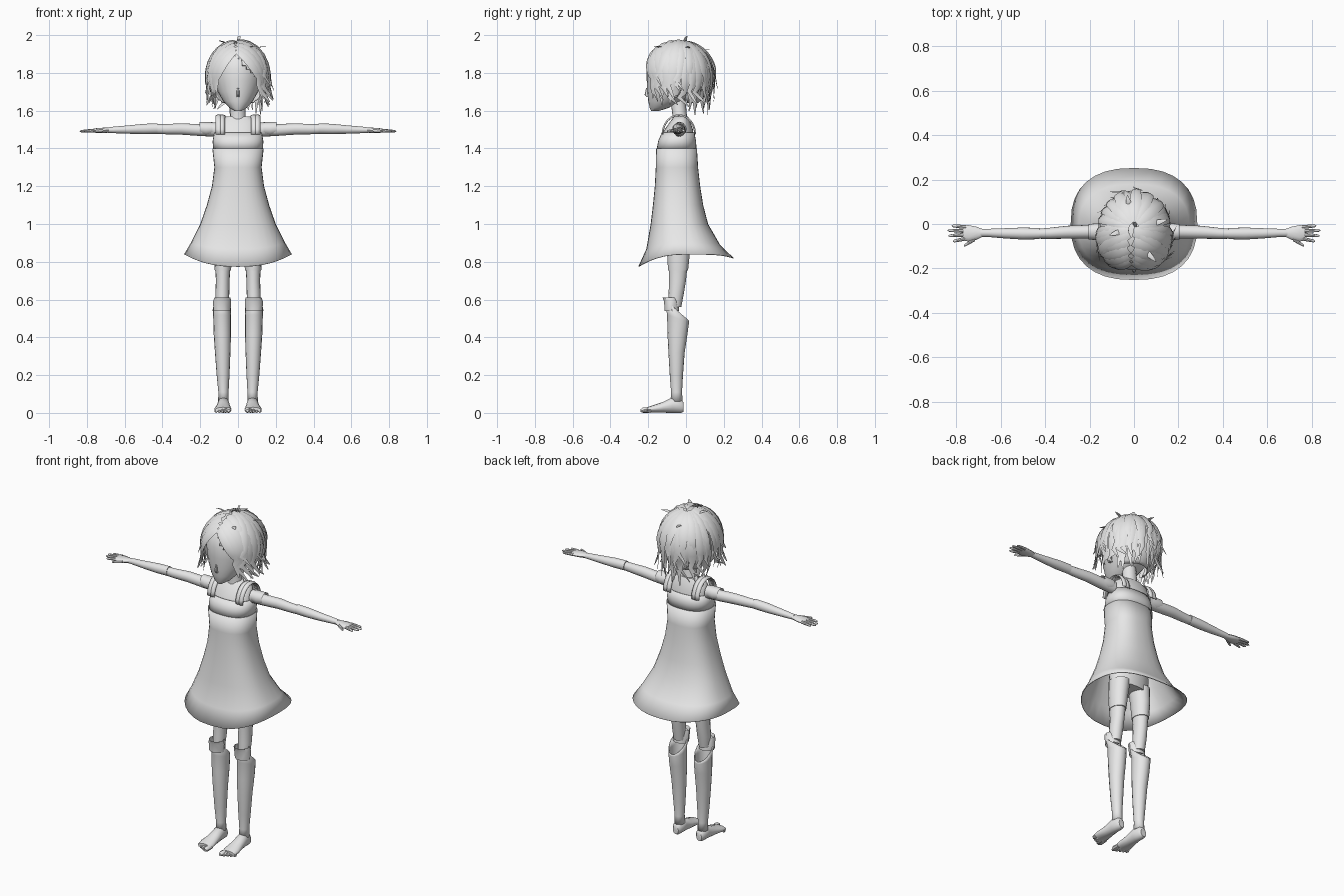
import bpy, bmesh, math, random
from mathutils import Vector
random.seed(4)

grey = bpy.data.materials.new("plain grey")
grey.diffuse_color = (0.8, 0.8, 0.8, 1)


def finish(name, bm, mirror=False, angle=40, thick=0):
    bmesh.ops.recalc_face_normals(bm, faces=bm.faces)
    me = bpy.data.meshes.new(name)
    bm.to_mesh(me)
    bm.free()
    me.materials.append(grey)
    ob = bpy.data.objects.new(name, me)
    bpy.context.collection.objects.link(ob)
    if thick:
        ob.modifiers.new("cloth", 'SOLIDIFY').thickness = thick
    if mirror:
        ob.modifiers.new("mirror", 'MIRROR')
    bpy.ops.object.select_all(action='DESELECT')
    ob.select_set(True)
    bpy.context.view_layer.objects.active = ob
    bpy.ops.object.shade_smooth_by_angle(angle=math.radians(angle))
    return ob


def tube(bm, rings, axis=2, n=16, caps=True, power=1.0, shape=None):
    """Ellipse rings (position on axis, centre a, centre b, radius a, radius b)."""
    rows = []
    for i, (p, ca, cb, ra, rb) in enumerate(rings):
        row = []
        for k in range(n):
            t = 2 * math.pi * k / n
            c, s = math.cos(t), math.sin(t)
            a = ca + ra * math.copysign(abs(c) ** power, c)
            b = cb + rb * math.copysign(abs(s) ** power, s)
            q = p + (shape(i, c, s) if shape else 0)
            co = [(q, a, b), (a, q, b), (a, b, q)][axis]
            row.append(bm.verts.new(co))
        rows.append(row)
    for r0, r1 in zip(rows, rows[1:]):
        for k in range(n):
            bm.faces.new((r0[k], r0[(k + 1) % n], r1[(k + 1) % n], r1[k]))
    if caps:
        bm.faces.new(rows[0])
        bm.faces.new(rows[-1])


def part(name, rings, mirror=False, thick=0, **kw):
    bm = bmesh.new()
    tube(bm, rings, **kw)
    return finish(name, bm, mirror, thick=thick)


def ribbon(bm, pts, width, centre, tip=0.1):
    """Tapered, ridged strip that lies flat around a centre point."""
    rows = []
    for i, p in enumerate(pts):
        t = i / (len(pts) - 1)
        along = pts[min(i + 1, len(pts) - 1)] - pts[max(i - 1, 0)]
        out = (p - centre).normalized()
        side = along.cross(out).normalized()
        w = width * (tip + (1 - tip) * math.sin(math.pi * min(1, 0.25 + 0.75 * t)))
        rows.append([bm.verts.new(v) for v in (p - side * w, p + out * w * 0.35, p + side * w)])
    for a, b in zip(rows, rows[1:]):
        for k in (0, 1):
            bm.faces.new((a[k], a[k + 1], b[k + 1], b[k]))


# Dress: bell skirt with a dipping hem
def hem(i, c, s):
    if i > 1:
        return 0
    drop = -0.065 * max(0, -s) ** 2 - 0.02 * max(0, s) ** 4
    return drop * (1, 0.5)[i]


part("skirt", [(0.84, 0, 0, 0.285, 0.252), (0.90, 0, -0.015, 0.25, 0.195),
               (1.0, 0, -0.035, 0.20, 0.152), (1.1, 0, -0.042, 0.165, 0.133),
               (1.2, 0, -0.045, 0.138, 0.12), (1.3, 0, -0.048, 0.125, 0.112),
               (1.4, 0, -0.05, 0.136, 0.108)],
     caps=False, power=0.82, shape=hem, n=32, thick=0.004)
part("bodice", [(1.395, 0, -0.05, 0.133, 0.106), (1.44, 0, -0.047, 0.134, 0.1),
                (1.485, 0, -0.042, 0.126, 0.086)], caps=False, power=0.85, n=32, thick=0.004)
part("chest", [(1.36, 0, -0.05, 0.115, 0.09), (1.44, 0, -0.046, 0.125, 0.09),
               (1.50, 0, -0.038, 0.12, 0.075), (1.545, 0, -0.03, 0.108, 0.052),
               (1.57, 0, -0.025, 0.07, 0.035)], n=24, power=0.9)
part("neck", [(1.52, 0, -0.03, 0.06, 0.048), (1.57, 0, -0.033, 0.04, 0.038),
              (1.68, 0, -0.045, 0.038, 0.04)])
bm = bmesh.new()
for x in (0.102, 0.085):
    ribbon(bm, [Vector((x, -0.038 + 0.085 * math.cos(a), 1.475 + 0.1 * math.sin(a)))
                for a in [math.pi * k / 12 for k in range(13)]], 0.018, Vector((x, -0.038, 1.47)), 0.9)
finish("shoulder_straps", bm, True, thick=0.004)

# Arms: upper arm with sleeve cuff, forearm, flat hand and fingers
part("upper_arm", [(0.12, -0.035, 1.50, 0.032, 0.038), (0.2, -0.035, 1.497, 0.031, 0.031),
                   (0.3, -0.037, 1.503, 0.029, 0.030), (0.38, -0.042, 1.502, 0.025, 0.027),
                   (0.44, -0.044, 1.503, 0.022, 0.025)], True, axis=0)
part("sleeve_cuff", [(0.135, -0.035, 1.505, 0.036, 0.034), (0.17, -0.035, 1.503, 0.038, 0.037),
                     (0.205, -0.035, 1.507, 0.034, 0.034)], True, axis=0, caps=False)
part("forearm", [(0.425, -0.043, 1.505, 0.025, 0.028), (0.50, -0.043, 1.503, 0.027, 0.027),
                 (0.58, -0.042, 1.50, 0.023, 0.022), (0.66, -0.04, 1.498, 0.018, 0.017),
                 (0.69, -0.04, 1.497, 0.018, 0.014)], True, axis=0)
part("palm", [(0.68, -0.04, 1.497, 0.017, 0.013), (0.71, -0.042, 1.496, 0.03, 0.014),
              (0.745, -0.042, 1.495, 0.037, 0.013), (0.77, -0.04, 1.494, 0.033, 0.009)],
     True, axis=0, n=12)
bm = bmesh.new()
for y0, y1, x0, x1 in [(-0.066, -0.078, 0.76, 0.815), (-0.049, -0.053, 0.765, 0.835),
                       (-0.031, -0.029, 0.765, 0.838), (-0.014, -0.008, 0.755, 0.82),
                       (-0.068, -0.098, 0.715, 0.765)]:
    tube(bm, [(x0 + (x1 - x0) * t, y0 + (y1 - y0) * t, 1.495 - 0.004 * t, r, r)
              for t, r in ((0, 0.009), (0.5, 0.008), (0.9, 0.006), (1, 0.002))], axis=0, n=8)
finish("fingers", bm, True)

# Legs: shorts, thigh, flared knee and tapering shin
part("hips", [(0.90, 0, -0.04, 0.12, 0.065), (0.98, 0, -0.045, 0.125, 0.08),
              (1.1, 0, -0.045, 0.11, 0.075)], n=20)
part("shorts_leg", [(0.755, 0.08, -0.042, 0.043, 0.053), (0.84, 0.078, -0.04, 0.049, 0.06),
                    (0.93, 0.07, -0.04, 0.055, 0.065)], True)
part("thigh", [(0.56, 0.083, -0.06, 0.032, 0.035), (0.63, 0.083, -0.052, 0.037, 0.04),
               (0.70, 0.081, -0.045, 0.036, 0.045), (0.78, 0.08, -0.042, 0.041, 0.05)], True)


def knee_slope(i, c, s):
    return (0, 0, 0, 0, 0, -0.02, -0.055)[i] * s


part("shin", [(0.06, 0.077, -0.05, 0.028, 0.032), (0.11, 0.077, -0.05, 0.027, 0.029),
              (0.2, 0.079, -0.051, 0.034, 0.035), (0.32, 0.081, -0.05, 0.041, 0.043),
              (0.42, 0.083, -0.045, 0.046, 0.053), (0.50, 0.084, -0.042, 0.047, 0.058),
              (0.545, 0.085, -0.05, 0.049, 0.065)], True, caps=False, shape=knee_slope, thick=0.004)
part("knee_guard", [(0.54, 0.085, -0.075, 0.045, 0.04), (0.59, 0.084, -0.078, 0.048, 0.04),
                    (0.612, 0.082, -0.085, 0.042, 0.042)], True, caps=False, n=10)

# Feet with toes
part("foot", [(-0.012, 0.077, 0.03, 0.018, 0.024), (-0.025, 0.077, 0.036, 0.028, 0.036),
              (-0.07, 0.077, 0.042, 0.032, 0.042), (-0.12, 0.078, 0.03, 0.037, 0.029),
              (-0.17, 0.08, 0.022, 0.045, 0.02), (-0.205, 0.08, 0.016, 0.042, 0.014)], True, axis=1)
bm = bmesh.new()
for k, r in enumerate((0.015, 0.011, 0.010, 0.009, 0.008)):
    x, tip = 0.05 + 0.0165 * k, -0.24 + 0.009 * k
    tube(bm, [(-0.185, x, 0.014, r, 0.011), (tip + 0.015, x, r, r, r),
              (tip, x, r * 0.8, r * 0.5, r * 0.5)], axis=1, n=8)
finish("toes", bm, True)

# Head with a pointed chin, nose and ears
part("head", [(1.597, 0, -0.165, 0.016, 0.018), (1.615, 0, -0.142, 0.046, 0.05),
              (1.65, 0, -0.112, 0.078, 0.088), (1.70, 0, -0.08, 0.107, 0.125),
              (1.76, 0, -0.058, 0.128, 0.15), (1.82, 0, -0.05, 0.135, 0.158),
              (1.88, 0, -0.045, 0.122, 0.145), (1.925, 0, -0.04, 0.085, 0.105),
              (1.945, 0, -0.04, 0.03, 0.04)], n=24)
part("nose", [(1.672, 0, -0.2, 0.009, 0.009), (1.685, 0, -0.207, 0.009, 0.012),
              (1.72, 0, -0.205, 0.005, 0.006)], n=8)
part("ear", [(1.67, 0.118, -0.06, 0.008, 0.012), (1.70, 0.135, -0.052, 0.012, 0.024),
             (1.735, 0.142, -0.05, 0.01, 0.025), (1.75, 0.14, -0.05, 0.005, 0.012)], True, n=10)

# Hair cap with an open face
C, R = Vector((0, -0.045, 1.78)), Vector((0.15, 0.175, 0.178))
bm = bmesh.new()
bmesh.ops.create_uvsphere(bm, u_segments=40, v_segments=28, radius=1)
for v in bm.verts:
    v.co = C + v.co * R
bare = []
for f in bm.faces:
    p = f.calc_center_median()
    face_gap = p.y < -0.07 and p.z < 1.905 - 1.1 * abs(p.x + 0.02)
    if face_gap or p.z < (1.70 if p.y < 0 else 1.64):
        bare.append(f)
bmesh.ops.delete(bm, geom=bare, context='FACES')
finish("hair_cap", bm, thick=0.004)


# Hair locks: swept over the cap, then hanging free with curled tips
def lock(bm, start, end, hang, width, lift):
    pts, s, e = [], Vector(start).normalized(), Vector(end).normalized()
    for k in range(8):
        d = s.lerp(e, k / 7).normalized()
        pts.append(C + d * R * (1.02 + lift * (0.4 + k / 12)))
    out = Vector((e.x, e.y, 0)).normalized()
    curl, last = random.uniform(-0.012, 0.03), pts[-1]
    for k in (1, 2, 3):
        pts.append(last + Vector((0, 0, -hang * k / 3)) + out * curl * (k / 3) ** 2
                   + out.cross(Vector((0, 0, 1))) * curl * math.sin(k * 1.6))
    ribbon(bm, pts, width, C)


bm = bmesh.new()
for layer, (low, count) in enumerate([(-0.45, 20), (-0.2, 16), (0.15, 11)]):
    for k in range(count):
        a = math.radians(-35 + 250 * (k + random.uniform(0.2, 0.8)) / count)
        back = max(0, math.sin(a))
        lock(bm, (0.15 * math.cos(a), 0.1 + 0.2 * math.sin(a), 1),
             (math.cos(a), math.sin(a), low + random.uniform(-0.1, 0.1)),
             random.uniform(0.05, 0.09) + 0.045 * back, random.uniform(0.017, 0.03),
             0.03 + 0.035 * layer + random.uniform(0, 0.04))
finish("hair_locks", bm, angle=60)

# Fringe swept from the parting to both temples
bm = bmesh.new()
for side in (-1, 1):
    for k in range(5):
        lock(bm, (-0.08 + 0.06 * side, -0.75 + 0.2 * k, 0.85),
             (side * (0.75 + 0.05 * k), -0.72 + 0.14 * k, -0.05 - 0.1 * (k % 2)),
             random.uniform(0.07, 0.13), 0.032, 0.05 + 0.012 * k)
finish("fringe", bm, angle=60)

# Stray wisps at the crown
bm = bmesh.new()
for x, y, dx, dy, h in [(0, -0.01, 0.008, 0.02, 0.04), (-0.05, -0.03, -0.06, -0.02, 0.022),
                        (0.08, 0.0, 0.07, 0.02, 0.015), (-0.02, 0.07, -0.01, 0.06, 0.01),
                        (0.05, -0.12, 0.05, -0.05, 0.012)]:
    z = 1.78 + 0.178 * math.sqrt(1 - (x / 0.15) ** 2 - ((y + 0.045) / 0.175) ** 2)
    ribbon(bm, [Vector((x + dx * t, y + dy * t, z + h * math.sin(t * 1.9)))
                for t in (0, 0.25, 0.5, 0.75, 1)], 0.012, C)
finish("crown_wisps", bm, angle=60)
